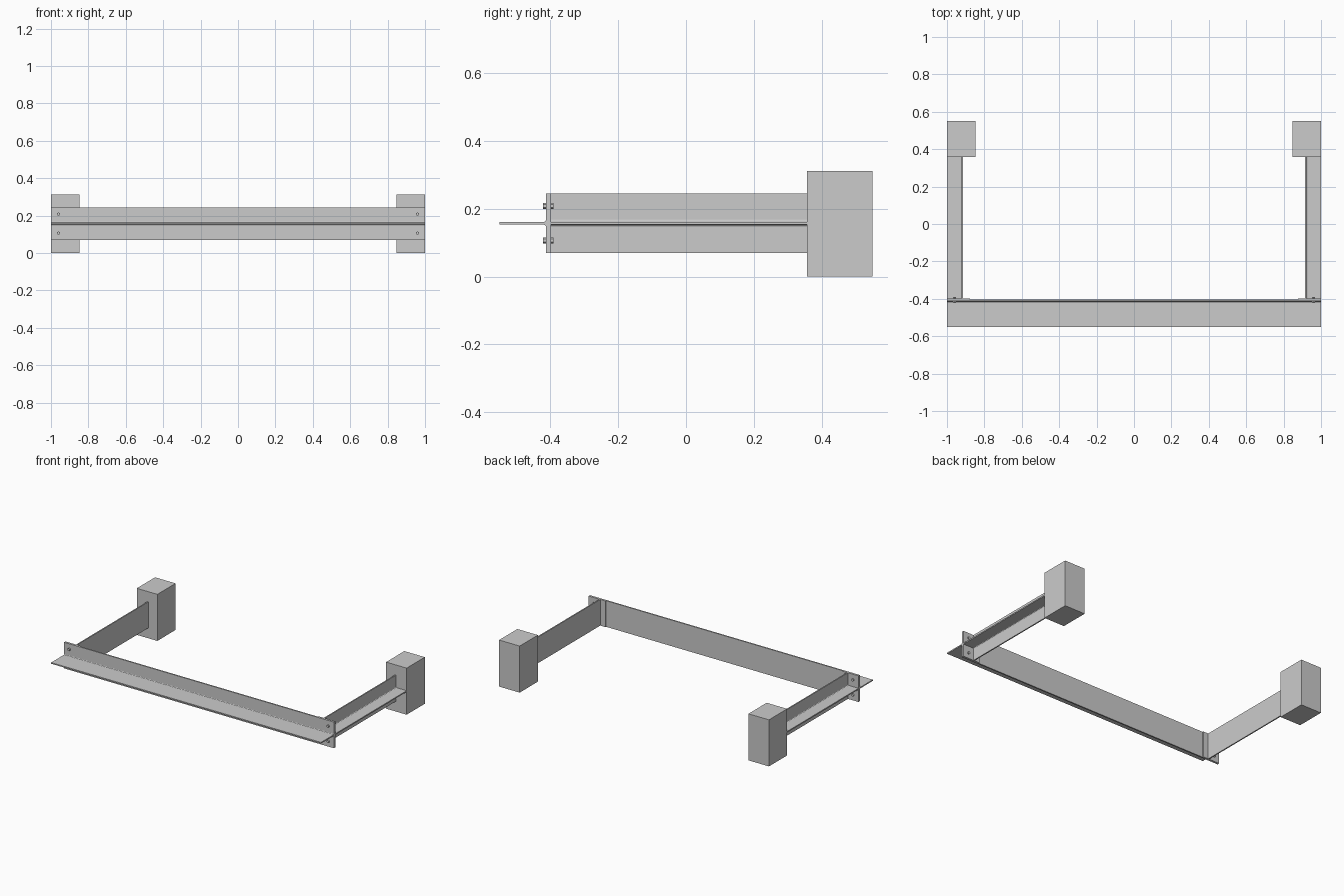
import bpy, bmesh, math
from mathutils import Vector

if "Cube" in bpy.data.objects:
    bpy.data.objects.remove(bpy.data.objects["Cube"])

ZC = 0.157  # height of the beam axis


def finish(bm, name):
    bmesh.ops.recalc_face_normals(bm, faces=bm.faces)
    me = bpy.data.meshes.new(name)
    bm.to_mesh(me)
    bm.free()
    ob = bpy.data.objects.new(name, me)
    bpy.context.collection.objects.link(ob)
    return ob


def box(name, lo, hi):
    bm = bmesh.new()
    bmesh.ops.create_cube(bm, size=1)
    for v in bm.verts:
        v.co = Vector([a + (b - a) * (c + 0.5) for a, b, c in zip(lo, hi, v.co)])
    return finish(bm, name)


def tee_profile(thick, depth, half_h=0.0875, web=0.004, r=0.007):
    """T section as (distance from flange back, height), with root fillets."""
    upper = [(0, half_h), (thick, half_h)]
    for i in range(6):
        a = math.pi / 2 * i / 5
        upper.append((thick + r - r * math.cos(a), web + r - r * math.sin(a)))
    upper.append((depth, web))
    return upper + [(d, -h) for d, h in reversed(upper)]


def tee(name, profile, place, length_vec):
    bm = bmesh.new()
    face = bm.faces.new([bm.verts.new(place(d, h)) for d, h in profile])
    out = bmesh.ops.extrude_face_region(bm, geom=[face])
    moved = [g for g in out["geom"] if isinstance(g, bmesh.types.BMVert)]
    bmesh.ops.translate(bm, verts=moved, vec=length_vec)
    return finish(bm, name)


def cyl_y(name, x, z, y0, y1, r, sides):
    bpy.ops.mesh.primitive_cylinder_add(vertices=sides, radius=r, depth=y1 - y0,
                                        location=(x, (y0 + y1) / 2, z),
                                        rotation=(math.pi / 2, 0, 0))
    bpy.context.object.name = name


# front crossbeam
tee("front_beam", tee_profile(0.009, 0.146),
    lambda d, h: Vector((-1, -0.404 - d, ZC + h)), Vector((2, 0, 0)))

for side, s in (("left", -1), ("right", 1)):
    # side arm, web facing outward
    tee(side + "_arm", tee_profile(0.008, 0.086),
        lambda d, h: Vector((s * (0.914 + d), -0.40, ZC + h)), Vector((0, 0.757, 0)))
    # end plate joining arm and beam
    xs = sorted((s * 0.876, s * 1.0))
    box(side + "_end_plate", (xs[0], -0.404, ZC - 0.0875), (xs[1], -0.398, ZC + 0.0875))
    # mounting block
    xs = sorted((s * 0.848, s * 1.0))
    box(side + "_block", (xs[0], 0.357, 0), (xs[1], 0.55, 0.312))
    # bolts with head and nut
    for level, dz in (("upper", 0.051), ("lower", -0.051)):
        tag = f"{side}_{level}_"
        cyl_y(tag + "bolt_head", s * 0.96, ZC + dz, -0.422, -0.413, 0.009, 6)
        cyl_y(tag + "bolt_nut", s * 0.96, ZC + dz, -0.398, -0.391, 0.009, 6)
